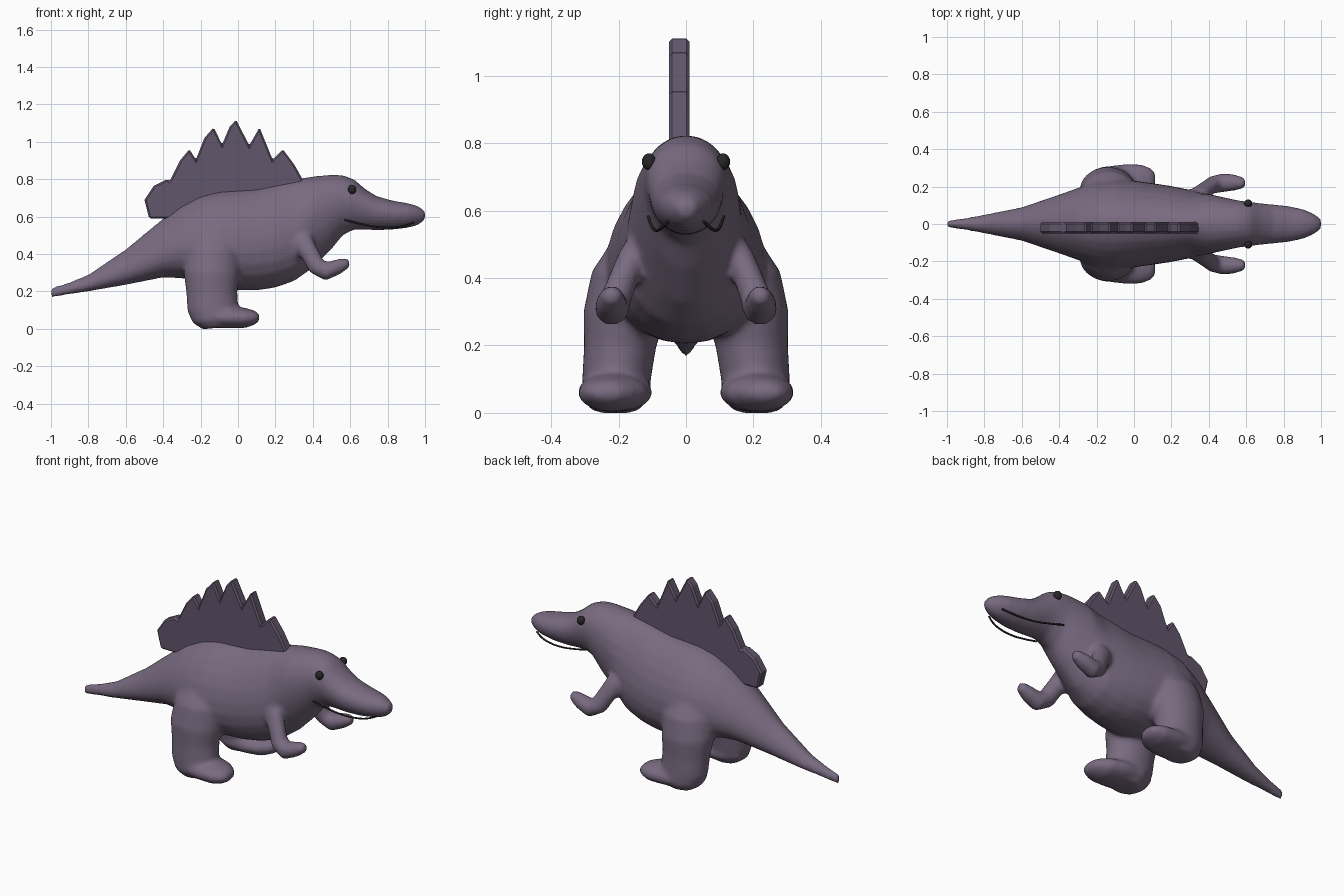
import bpy, bmesh, math
from mathutils import Vector

if "Cube" in bpy.data.objects:
    bpy.data.objects.remove(bpy.data.objects["Cube"])


def material(name, rgb):
    m = bpy.data.materials.new(name)
    m.diffuse_color = (*rgb, 1)
    m.use_nodes = True
    m.node_tree.nodes["Principled BSDF"].inputs["Base Color"].default_value = m.diffuse_color
    return m


SKIN = material("skin", (0.19, 0.145, 0.215))
FIN = material("fin", (0.12, 0.092, 0.145))
DARK = material("dark", (0.02, 0.02, 0.02))


def make_object(name, bm, mat):
    bmesh.ops.recalc_face_normals(bm, faces=bm.faces[:])
    me = bpy.data.meshes.new(name)
    bm.to_mesh(me)
    bm.free()
    ob = bpy.data.objects.new(name, me)
    bpy.context.collection.objects.link(ob)
    me.materials.append(mat)
    return ob


def loft(bm, stations, upright=False, side=1, n=24):
    """Closed tube through (x, y, z, radius in side plane, radius along y, pear)."""
    pts = [Vector(s[:3]) for s in stations]
    rings = []
    for i, s in enumerate(stations):
        t = pts[min(i + 1, len(pts) - 1)] - pts[max(i - 1, 0)]
        up = Vector((0, 0, 1)) if upright else Vector((-t.z, 0, t.x)).normalized()
        ring = []
        for k in range(n):
            a = 2 * math.pi * k / n
            p = pts[i] + up * s[3] * math.cos(a)
            p.y += s[4] * math.sin(a) * (1 - s[5] * math.cos(a))
            p.y *= side
            ring.append(bm.verts.new(p))
        rings.append(ring)
    for a, b in zip(rings, rings[1:]):
        for k in range(n):
            j = (k + 1) % n
            bm.faces.new((a[k], a[j], b[j], b[k]))
    bm.faces.new(rings[0])
    bm.faces.new(rings[-1])


# Body: x, top, bottom, half width
profile = [
    (-1.0, .22, .165, .018), (-.9, .25, .185, .032), (-.8, .29, .20, .05),
    (-.6, .425, .235, .088), (-.4, .59, .275, .155), (-.3, .665, .27, .19),
    (-.2, .715, .25, .225), (-.1, .74, .225, .235), (0, .748, .205, .228),
    (.1, .755, .205, .215), (.2, .778, .22, .20), (.3, .80, .255, .18),
    (.4, .815, .325, .16), (.5, .825, .425, .138), (.56, .822, .50, .125),
    (.62, .80, .53, .118), (.68, .748, .53, .11), (.74, .71, .527, .105),
    (.83, .685, .53, .095), (.91, .672, .54, .078), (.96, .658, .553, .055),
    (1.0, .632, .58, .028)]
bm = bmesh.new()
loft(bm, [(x, 0, (t + b) / 2, (t - b) / 2, w, .2 if x < .35 else -.12)
          for x, t, b, w in profile], upright=True)

# Legs, feet and arms, fused into the body
leg = [(-.13, .11, .54, .12, .09, 0), (-.13, .15, .42, .15, .13, 0),
       (-.14, .18, .30, .152, .125, 0), (-.14, .195, .20, .137, .108, 0),
       (-.135, .205, .11, .137, .103, 0), (-.125, .21, .05, .12, .10, 0),
       (-.12, .21, .005, .07, .07, 0)]
foot = [(-.24, .2, .07, .035, .06, 0), (-.16, .205, .06, .055, .10, 0),
        (-.05, .21, .062, .06, .112, 0), (.04, .22, .058, .054, .10, 0),
        (.09, .23, .06, .038, .07, 0), (.115, .235, .06, .018, .04, 0)]
arm = [(.28, .09, .53, .07, .06, 0), (.34, .15, .47, .062, .05, 0),
       (.385, .185, .40, .05, .046, 0), (.42, .21, .335, .05, .048, 0),
       (.47, .22, .307, .05, .052, 0), (.53, .222, .33, .042, .045, 0),
       (.57, .22, .347, .033, .035, 0), (.597, .22, .352, .022, .024, 0)]
for side in (1, -1):
    loft(bm, leg, side=side)
    loft(bm, foot, upright=True, side=side)
    loft(bm, arm, side=side)
body = make_object("body", bm, SKIN)
rm = body.modifiers.new("fuse", 'REMESH')
rm.mode = 'VOXEL'
rm.voxel_size = 0.012
rm.use_smooth_shade = True
sm = body.modifiers.new("soften", 'SMOOTH')
sm.factor = 0.5
sm.iterations = 9

# Back sail: flat jagged plate with chamfered edges
outline = [(-.475, .59), (-.50, .69), (-.45, .765), (-.38, .80), (-.365, .79),
           (-.31, .90), (-.26, .96), (-.225, .905), (-.18, 1.02), (-.13, 1.077),
           (-.085, .985), (-.045, 1.08), (-.01, 1.118), (.06, .98), (.115, 1.077),
           (.185, .905), (.24, .96), (.30, .88), (.345, .80), (.345, .72), (-.1, .59)]
bm = bmesh.new()
face = bm.faces.new([bm.verts.new((x, -.05, z)) for x, z in outline])
ext = bmesh.ops.extrude_face_region(bm, geom=[face])
bmesh.ops.translate(bm, vec=(0, .06, 0),
                    verts=[v for v in ext["geom"] if isinstance(v, bmesh.types.BMVert)])
sail = make_object("back_sail", bm, FIN)
bv = sail.modifiers.new("chamfer", 'BEVEL')
bv.width = 0.01
bv.segments = 1
bv.limit_method = 'ANGLE'
bv.angle_limit = math.radians(60)

# Eyes and mouth lines
for side, label in ((1, "left"), (-1, "right")):
    bpy.ops.mesh.primitive_uv_sphere_add(segments=16, ring_count=10, radius=1,
                                         location=(.61, .11 * side, .745))
    eye = bpy.context.object
    eye.name = label + "_eye"
    eye.scale = (.022, .021, .025)
    eye.data.materials.append(DARK)
    bpy.ops.object.shade_smooth()

    cu = bpy.data.curves.new(label + "_mouth", 'CURVE')
    cu.dimensions = '3D'
    cu.bevel_depth = 0.005
    cu.bevel_resolution = 2
    cu.use_fill_caps = True
    path = [(.57, .112, .582), (.66, .104, .56), (.75, .094, .544),
            (.84, .082, .543), (.90, .068, .553), (.94, .052, .568)]
    sp = cu.splines.new('BEZIER')
    sp.bezier_points.add(len(path) - 1)
    for bp, (x, y, z) in zip(sp.bezier_points, path):
        bp.co = (x, y * side, z)
        bp.handle_left_type = bp.handle_right_type = 'AUTO'
    cu.materials.append(DARK)
    bpy.context.collection.objects.link(bpy.data.objects.new(label + "_mouth", cu))
